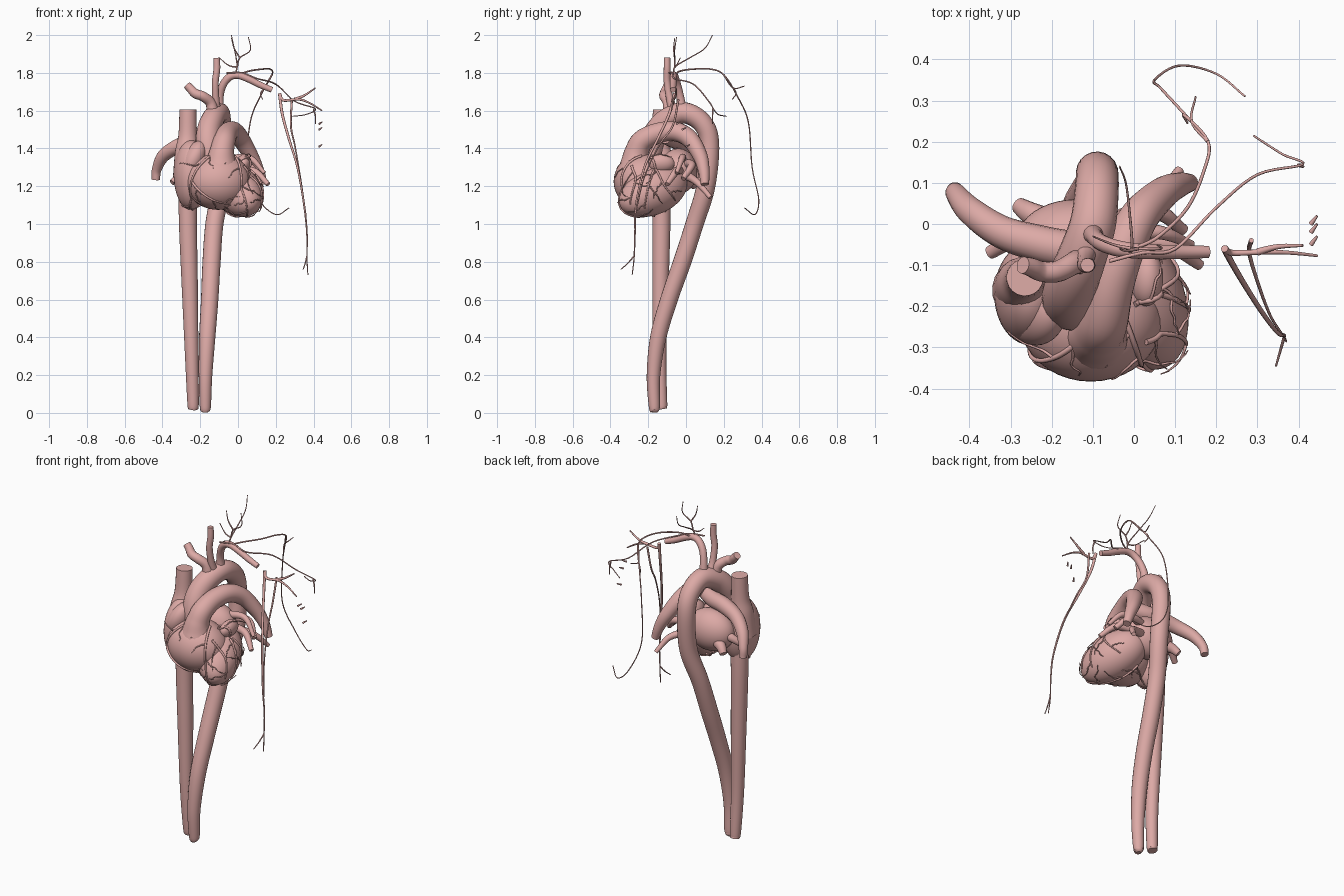
import bpy, bmesh, random
from mathutils import Vector, Matrix
from mathutils.bvhtree import BVHTree

random.seed(4)
mat = bpy.data.materials.new("tissue_pink")
mat.diffuse_color = (0.72, 0.40, 0.38, 1)


def finish(name, mesh):
    ob = bpy.data.objects.new(name, mesh)
    bpy.context.collection.objects.link(ob)
    mesh.materials.clear()
    mesh.materials.append(mat)
    for p in mesh.polygons:
        p.use_smooth = True
    bpy.context.view_layer.objects.active = ob
    ob.select_set(True)
    bpy.ops.object.shade_smooth_by_angle(angle=0.8)
    ob.select_set(False)
    return ob


def smooth(pts, n):
    """Catmull-Rom sampling of points of any dimension."""
    pts = [Vector(p) for p in pts]
    ext = [pts[0] * 2 - pts[1]] + pts + [pts[-1] * 2 - pts[-2]]
    out = []
    for a, b, c, d in zip(ext, ext[1:], ext[2:], ext[3:]):
        for i in range(n):
            t = i / n
            out.append((b * 2 + (c - a) * t + (a * 2 - b * 5 + c * 4 - d) * t * t
                        + (b * 3 - a - c * 3 + d) * t ** 3) / 2)
    return out + [pts[-1]]


def tubes(name, paths, res=6):
    """One object from paths of (x, y, z, radius) points."""
    cu = bpy.data.curves.new(name, 'CURVE')
    cu.dimensions = '3D'
    cu.bevel_depth = 1.0
    cu.bevel_resolution = res
    cu.use_fill_caps = True
    for path in paths:
        sp = cu.splines.new('POLY')
        sp.points.add(len(path) - 1)
        for q, p in zip(sp.points, path):
            q.co = (p[0], p[1], p[2], 1)
            q.radius = max(p[3], 0.0015)
    tmp = bpy.data.objects.new(name, cu)
    bpy.context.collection.objects.link(tmp)
    me = bpy.data.meshes.new_from_object(tmp.evaluated_get(bpy.context.evaluated_depsgraph_get()))
    bpy.data.objects.remove(tmp)
    return finish(name, me)


def vessel(name, pts, n=8, res=6):
    return tubes(name, [smooth(pts, n)], res)


def thin(pts, r0, r1):
    k = len(pts) - 1
    return smooth([(*p, r0 + (r1 - r0) * i / k) for i, p in enumerate(pts)], 6)


def chamber(name, centre, radii, axis=(0, 0, 1), taper=0.0):
    """Ellipsoid with its long z axis turned to 'axis', narrowed toward the tip."""
    bm = bmesh.new()
    bmesh.ops.create_uvsphere(bm, u_segments=40, v_segments=24, radius=1)
    for v in bm.verts:
        s = 1 - taper * v.co.z
        v.co.x *= s
        v.co.y *= s
    rot = Vector((0, 0, 1)).rotation_difference(Vector(axis)).to_matrix().to_4x4()
    bm.transform(Matrix.Translation(centre) @ rot @ Matrix.Diagonal((*radii, 1)))
    me = bpy.data.meshes.new(name)
    bm.to_mesh(me)
    bm.free()
    return finish(name, me)


# heart chambers
heart = [
    chamber("right_ventricle", (-0.105, -0.23, 1.225), (0.175, 0.153, 0.15)),
    chamber("left_ventricle", (0.0, -0.175, 1.172), (0.12, 0.125, 0.2), (0.35, -0.78, -0.36), 0.06),
    chamber("right_atrium", (-0.25, -0.17, 1.26), (0.09, 0.125, 0.185)),
    chamber("right_auricle", (-0.235, -0.21, 1.34), (0.06, 0.085, 0.11), (0.5, 0.1, 1)),
    chamber("left_atrium", (-0.14, -0.04, 1.28), (0.145, 0.1, 0.12)),
    chamber("left_auricle", (0.03, -0.13, 1.32), (0.04, 0.07, 0.05), (0.3, 0, 1)),
]

# great vessels
vessel("aorta", [
    (-0.13, -0.2, 1.28, .06), (-0.155, -0.19, 1.40, .066), (-0.155, -0.155, 1.49, .064),
    (-0.13, -0.09, 1.56, .06), (-0.1, 0.0, 1.587, .056), (-0.09, 0.09, 1.53, .053),
    (-0.09, 0.125, 1.42, .051), (-0.09, 0.105, 1.2, .050), (-0.125, 0.045, 1.0, .048),
    (-0.14, -0.02, 0.8, .048), (-0.15, -0.09, 0.6, .046), (-0.163, -0.147, 0.4, .043),
    (-0.172, -0.172, 0.2, .036), (-0.173, -0.168, 0.04, .030), (-0.173, -0.165, 0.015, .024),
    (-0.173, -0.165, 0.001, .012)], 8, 8)
vessel("lower_vena_cava", [
    (-0.265, -0.13, 1.2, .050), (-0.265, -0.13, 1.0, .048), (-0.255, -0.135, 0.66, .043),
    (-0.245, -0.14, 0.3, .036), (-0.238, -0.13, 0.06, .031), (-0.238, -0.125, 0.02, .026)], 8, 8)
vessel("upper_vena_cava", [
    (-0.265, -0.16, 1.25, .08), (-0.268, -0.145, 1.38, .066), (-0.266, -0.135, 1.47, .05),
    (-0.265, -0.13, 1.605, .045)], 8, 8)
vessel("pulmonary_trunk", [
    (-0.09, -0.265, 1.25, .11), (-0.09, -0.265, 1.32, .085), (-0.085, -0.26, 1.38, .066),
    (-0.072, -0.23, 1.44, .059),
    (-0.055, -0.15, 1.48, .055), (-0.025, -0.06, 1.49, .052), (0.015, 0.02, 1.45, .047),
    (0.07, 0.075, 1.36, .039), (0.11, 0.095, 1.28, .03), (0.135, 0.10, 1.21, .022)], 8, 8)
vessel("right_pulmonary_artery", [
    (-0.04, -0.11, 1.47, .045), (-0.13, -0.07, 1.45, .046), (-0.22, -0.05, 1.44, .045),
    (-0.32, -0.02, 1.41, .04), (-0.395, 0.03, 1.36, .034), (-0.43, 0.07, 1.29, .026),
    (-0.435, 0.08, 1.235, .022)])
for i, pts in enumerate([
        [(-0.06, 0, 1.32, .025), (0.05, 0.03, 1.31, .02), (0.12, -0.015, 1.24, .014)],
        [(-0.06, -0.03, 1.28, .025), (0.08, -0.05, 1.28, .02), (0.16, -0.1, 1.21, .013)],
        [(-0.06, -0.02, 1.34, .022), (0.06, -0.02, 1.35, .017), (0.14, -0.05, 1.27, .010)],
        [(-0.06, 0.0, 1.26, .025), (0.06, 0.06, 1.22, .018), (0.11, 0.13, 1.14, .012)],
        [(-0.2, -0.02, 1.3, .03), (-0.28, -0.03, 1.27, .024), (-0.35, -0.07, 1.22, .016)],
        [(-0.2, 0.0, 1.25, .035), (-0.25, 0.025, 1.23, .028), (-0.28, 0.045, 1.2, .02)]]):
    vessel(f"pulmonary_vein_{i + 1}", pts)

# branches of the arch
vessel("brachiocephalic_artery", [
    (-0.13, -0.09, 1.57, .034), (-0.145, -0.095, 1.64, .028), (-0.185, -0.115, 1.675, .026),
    (-0.225, -0.115, 1.69, .025), (-0.25, -0.105, 1.715, .023), (-0.27, -0.10, 1.735, .021)])
vessel("carotid_artery", [
    (-0.115, -0.06, 1.58, .03), (-0.118, -0.085, 1.66, .02), (-0.12, -0.1, 1.75, .018),
    (-0.112, -0.1, 1.82, .018), (-0.113, -0.1, 1.88, .017)])
vessel("subclavian_artery", [
    (-0.1, -0.02, 1.58, .03), (-0.097, -0.03, 1.67, .021), (-0.08, -0.045, 1.735, .02),
    (-0.045, -0.058, 1.778, .02), (0.0, -0.065, 1.787, .019), (0.06, -0.068, 1.765, .018),
    (0.12, -0.068, 1.735, .017), (0.18, -0.068, 1.71, .015)])

# thin arteries of the neck, shoulder and chest wall
tubes("neck_arteries", [thin(p, .0045, .002) for p in [
    [(-0.02, -0.06, 1.78), (-0.005, -0.06, 1.83), (-0.01, 0.02, 1.88), (-0.02, 0.1, 1.93), (-0.035, 0.14, 2.0)],
    [(-0.005, -0.06, 1.83), (0.01, -0.06, 1.88), (0.065, -0.06, 1.92), (0.055, -0.05, 1.99)],
    [(0.01, -0.06, 1.88), (-0.02, -0.065, 1.93), (-0.035, -0.06, 1.985)],
    [(-0.005, -0.06, 1.83), (-0.05, -0.05, 1.84), (-0.1, -0.03, 1.88)]]], 2)
tubes("shoulder_blade_arteries", [thin(p, .0048, .0025) for p in [
    [(0.0, -0.06, 1.79), (0.06, -0.03, 1.81), (0.13, 0.04, 1.82), (0.17, 0.13, 1.82), (0.18, 0.2, 1.79),
     (0.12, 0.27, 1.68), (0.065, 0.33, 1.54), (0.05, 0.35, 1.3), (0.11, 0.385, 1.13),
     (0.2, 0.365, 1.05), (0.27, 0.31, 1.085)],
    [(-0.06, -0.09, 1.80), (0.02, -0.07, 1.80), (0.1, -0.06, 1.77), (0.2, 0.04, 1.74), (0.3, 0.12, 1.65),
     (0.41, 0.145, 1.61), (0.36, 0.17, 1.58), (0.29, 0.215, 1.57)],
    [(0.18, 0.2, 1.79), (0.14, 0.25, 1.72), (0.15, 0.31, 1.73)],
    [(0.14, 0.25, 1.72), (0.12, 0.265, 1.69), (0.13, 0.245, 1.66)],
    [(0.4, 0.143, 1.61), (0.41, 0.14, 1.57), (0.41, 0.14, 1.53)]]], 2)
tubes("axillary_arteries", [thin(p, .009, .0035) for p in [
    [(0.22, -0.06, 1.69), (0.24, -0.07, 1.655), (0.32, -0.068, 1.66), (0.38, -0.07, 1.64), (0.445, -0.077, 1.60)],
    [(0.3, -0.068, 1.66), (0.35, -0.055, 1.68), (0.41, -0.052, 1.72)]]], 3)
tubes("chest_wall_arteries", [thin(p, r, .0025) for r, p in [
    (.0085, [(0.22, -0.06, 1.69), (0.235, -0.09, 1.58), (0.27, -0.15, 1.45), (0.315, -0.22, 1.3), (0.35, -0.265, 1.1),
             (0.365, -0.27, 0.95), (0.365, -0.275, 0.82), (0.37, -0.285, 0.73)]),
    (.006, [(0.285, -0.04, 1.66), (0.28, -0.07, 1.52), (0.3, -0.14, 1.42), (0.33, -0.22, 1.25), (0.36, -0.268, 1.05)]),
    (.004, [(0.365, -0.275, 0.83), (0.355, -0.31, 0.79), (0.345, -0.345, 0.76)])]], 3)
tubes("vessel_fragments", [thin([(0.43, y, z), (0.445, y + 0.02, z + 0.01)], .006, .003)
                           for y, z in [(-0.05, 1.53), (-0.02, 1.50), (0.0, 1.41)]], 2)

# coronary vessels laid on the heart surface
verts, faces = [], []
for ob in heart:
    base = len(verts)
    verts += [v.co.copy() for v in ob.data.vertices]
    faces += [[base + i for i in p.vertices] for p in ob.data.polygons]
tree = BVHTree.FromPolygons(verts, faces)
CENTRE = Vector((-0.06, -0.18, 1.21))


def on_heart(p, r, lift):
    d = (Vector(p[:3]) - CENTRE).normalized()
    hit = tree.ray_cast(CENTRE + d, -d)[0]
    return Vector((*(hit + d * lift), r))


mains = [
    [(-0.14, -0.3, 1.40), (-0.2, -0.33, 1.32), (-0.26, -0.32, 1.2), (-0.27, -0.25, 1.1), (-0.2, -0.1, 1.05), (-0.1, -0.02, 1.05)],
    [(-0.01, -0.25, 1.4), (0.02, -0.34, 1.3), (0.04, -0.38, 1.18), (0.06, -0.36, 1.06), (0.05, -0.25, 1.02)],
    [(0.02, -0.2, 1.38), (0.1, -0.15, 1.3), (0.14, -0.1, 1.2), (0.08, -0.02, 1.1)],
    [(0.04, -0.3, 1.32), (0.12, -0.28, 1.22), (0.13, -0.3, 1.1)],
    [(-0.24, -0.33, 1.22), (-0.15, -0.37, 1.12), (-0.05, -0.35, 1.08)],
    [(-0.1, -0.02, 1.06), (-0.05, -0.15, 1.0), (0.02, -0.28, 1.0)],
    [(0.1, -0.17, 1.3), (0.14, -0.2, 1.2), (0.12, -0.22, 1.08)]]
lines = []
for m in mains:
    path = smooth(m, 7)
    lines.append([on_heart(p, .007 - .0035 * i / len(path), .004) for i, p in enumerate(path)])
    for p, q in list(zip(path, path[1:]))[2::5]:
        # side twigs wander away from the main vessel
        a = on_heart(p, 0, 0).xyz
        along = (q - p).normalized()
        side = along.cross(a - CENTRE).normalized() * random.choice((-1, 1))
        step = (side + along * 0.7) * 0.015
        twig = []
        for j in range(7):
            twig.append(on_heart(a, .004 - .0004 * j, .003 + .002 * j * (a.x > 0.02)))
            a = a + step + Vector([random.uniform(-.009, .009) for _ in range(3)])
        lines.append(smooth(twig, 3))
tubes("coronary_vessels", lines, 2)
